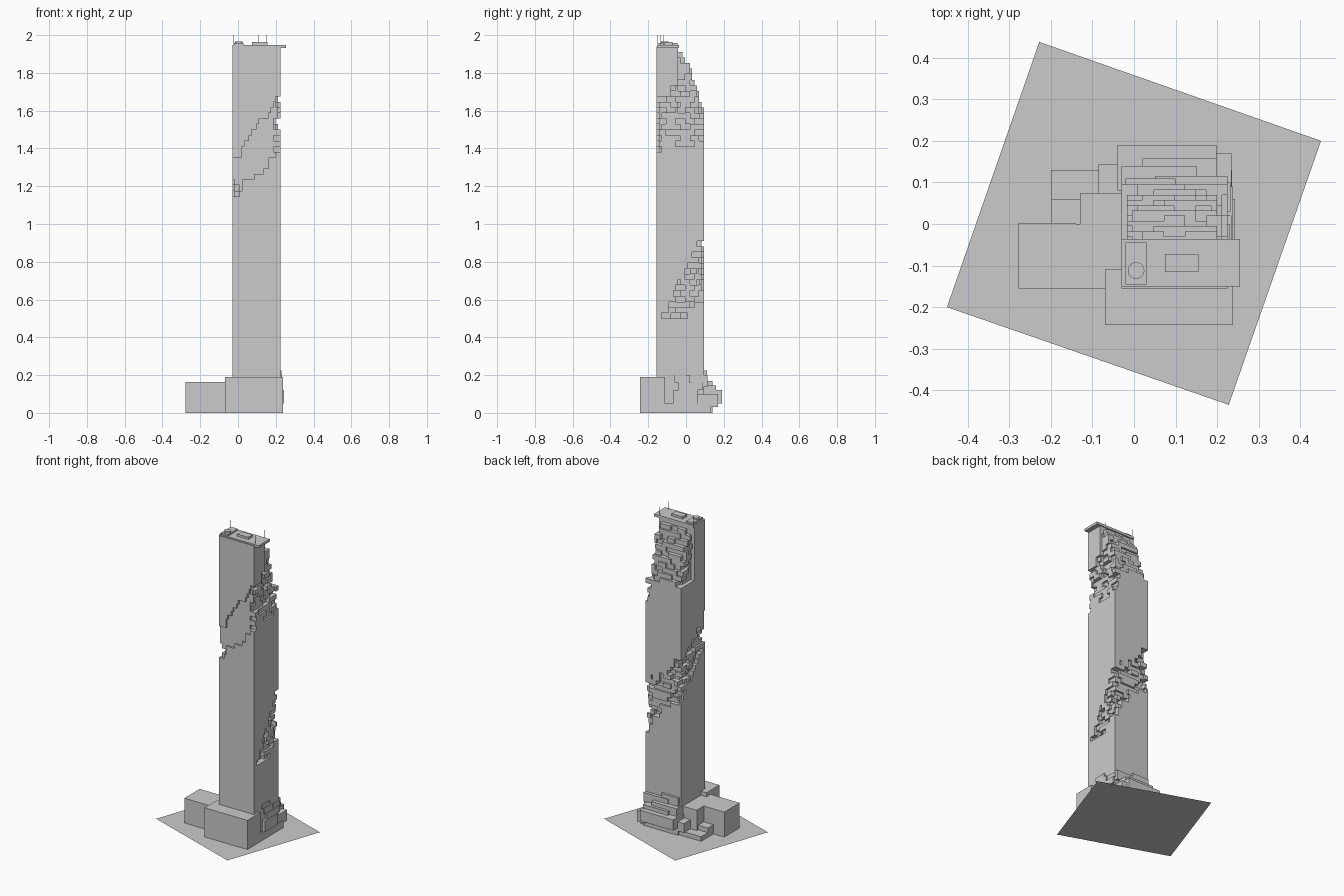
import bpy, bmesh, math, random

if "Cube" in bpy.data.objects:
    bpy.data.objects.remove(bpy.data.objects["Cube"])

random.seed(7)
X0, X1, Y0, Y1, TOP = -0.03, 0.225, -0.155, 0.095, 1.94
NX, NY, NZ = 20, 20, 66
DX, DY, DZ = (X1 - X0) / NX, (Y1 - Y0) / NY, TOP / NZ


def make(name, bm):
    me = bpy.data.meshes.new(name)
    bm.to_mesh(me)
    bm.free()
    ob = bpy.data.objects.new(name, me)
    bpy.context.collection.objects.link(ob)
    return ob


def boxes(name, items):
    """Each item: x0, x1, y0, y1, z0, z1."""
    bm = bmesh.new()
    for a, b, c, d, e, f in items:
        vs = bmesh.ops.create_cube(bm, size=1)['verts']
        for v in vs:
            v.co = ((a + b) / 2 + v.co.x * (b - a),
                    (c + d) / 2 + v.co.y * (d - c),
                    (e + f) / 2 + v.co.z * (f - e))
    return make(name, bm)


def lerp(t, pts):
    if t <= pts[0][0]:
        return pts[0][1]
    for (a, p), (b, q) in zip(pts, pts[1:]):
        if t <= b:
            return p + (q - p) * (t - a) / (b - a)
    return pts[-1][1]


# Spiralling pixel band: position round the tower -> lower and upper height
LOW = [(0.03, 0.5), (0.12, 0.5), (0.25, 0.62), (0.505, 0.85), (0.755, 1.12),
       (0.85, 1.25), (1.01, 1.36), (1.13, 1.38), (1.26, 1.41)]
HIGH = [(0.03, 0.5), (0.12, 0.72), (0.25, 0.91), (0.505, 1.12), (0.755, 1.3),
        (0.85, 1.46), (1.01, 1.65), (1.13, 1.72), (1.26, 1.76)]
# Stepped back of the crown: height -> furthest y
STEP = [(1.6, 0.095), (1.64, 0.075), (1.7, 0.07), (1.8, 0.03), (1.88, 0.0), (1.92, -0.04)]

cache = {}


def noise(tag, pos, row):
    """Random value constant over one brick-like block of a storey."""
    key = (tag, (pos + row * 2) // 4, row)
    if key not in cache:
        cache[key] = random.random()
    return cache[key]


def in_band(s, z, j):
    z += (j - 0.5) * 0.06
    return any(LOW[0][0] <= t <= 1.26 and lerp(t, LOW) < z < lerp(t, HIGH) for t in (s, s + 1.01))


def solid(i, j, k):
    if not (0 <= i < NX and 0 <= j < NY and 0 <= k < NZ):
        return False
    z, u, v = (k + 0.5) * DZ, (i + 0.5) * DX, (j + 0.5) * DY
    # crown terraces
    if z > 1.6:
        lim = max(-0.04, lerp(z, STEP) - 0.04 * max(0, noise('t', i, k) - 0.35))
        if Y0 + v > lim:
            return False
        if Y0 + v > -0.04 and (NX - 1 - i < 3 * noise('r', j, k) or i < 2.5 * noise('l', j, k)):
            return False
    # band carving on the four sides
    for tag, depth, pos, s in (('R', NX - 1 - i, j, v), ('B', NY - 1 - j, i, 0.505 - u),
                               ('L', i, j, 0.755 - v), ('F', j, i, 0.755 + u)):
        if depth < 4:
            n = noise(tag, pos, k)
            cut = 1 if tag == 'F' else int(n * 3.6)
            if depth < cut and in_band(s, z, noise(tag + 'e', pos, k)):
                return False
    return True


# Tower shaft from exposed cell faces
grid = {(i, j, k) for i in range(NX) for j in range(NY) for k in range(NZ) if solid(i, j, k)}
bm = bmesh.new()
verts = {}


def vert(p):
    if p not in verts:
        verts[p] = bm.verts.new((X0 + p[0] * DX, Y0 + p[1] * DY, p[2] * DZ))
    return verts[p]


for c in grid:
    for ax in range(3):
        for sg in (0, 1):
            n = list(c)
            n[ax] += 2 * sg - 1
            if tuple(n) in grid:
                continue
            b, d = (ax + 1) % 3, (ax + 2) % 3
            loop = []
            for p, q in ((0, 0), (1, 0), (1, 1), (0, 1)):
                w = list(c)
                w[ax] += sg
                w[b] += p
                w[d] += q
                loop.append(vert(tuple(w)))
            bm.faces.new(loop if sg else loop[::-1])
make('tower_shaft', bm)

# Podium blocks
boxes('front_podium', [(-0.07, 0.238, -0.243, -0.11, 0, 0.19)])
boxes('left_podium', [(-0.278, -0.02, -0.155, 0.0, 0.03, 0.163), (-0.278, -0.02, -0.152, 0.0, 0, 0.03),
                      (-0.278, -0.14, -0.1, 0.003, 0, 0.163)])
boxes('back_left_podium', [(-0.2, -0.03, -0.03, 0.06, 0, 0.06), (-0.2, -0.03, 0.05, 0.13, 0, 0.03),
                           (-0.13, -0.03, -0.03, 0.075, 0.03, 0.163),
                           (-0.085, -0.03, 0.06, 0.143, 0.03, 0.09)])
boxes('back_podium', [
    (-0.04, 0.21, 0.08, 0.14, 0, 0.05), (-0.04, 0.198, 0.08, 0.19, 0.05, 0.12),
    (0.18, 0.234, -0.02, 0.17, 0.03, 0.10), (0.02, 0.2, 0.08, 0.158, 0.12, 0.145),
    (-0.03, 0.15, 0.08, 0.14, 0.12, 0.17), (0.05, 0.225, 0.07, 0.115, 0.14, 0.2),
    (-0.02, 0.1, 0.08, 0.11, 0.16, 0.225)])
boxes('right_podium_steps', [
    (0.2, 0.243, -0.07, 0.06, 0.05, 0.12), (0.2, 0.236, -0.11, 0.13, 0, 0.05),
    (0.2, 0.238, -0.04, 0.09, 0.12, 0.16), (0.2, 0.234, -0.06, 0.02, 0.16, 0.2),
    (0.2, 0.232, 0.03, 0.1, 0.16, 0.19), (0.2, 0.23, -0.08, 0.0, 0.2, 0.225)])

# Roof: overhanging deck, plant rooms, tank, masts
boxes('roof_deck', [(-0.03, 0.255, -0.15, -0.036, 1.932, 1.948)])
boxes('plant_rooms', [(0.075, 0.155, -0.115, -0.072, 1.94, 1.963),
                      (-0.02, 0.03, -0.145, -0.045, 1.94, 1.958)])
bpy.ops.mesh.primitive_cylinder_add(vertices=24, radius=0.02, depth=0.03, location=(0.005, -0.112, 1.952))
bpy.context.object.name = 'roof_tank'
boxes('masts', [(x - 0.0007, x + 0.0007, y - 0.0007, y + 0.0007, 1.94, 2.0) for x, y in
                ((-0.025, -0.15), (-0.025, -0.045), (0.08, -0.12), (0.11, -0.08), (0.15, -0.08),
                 (0.22, -0.137), (0.22, -0.045))])

# Ground plot
bm = bmesh.new()
bm.faces.new([bm.verts.new((x, y, 0)) for x, y in
              ((-0.45, -0.2), (0.228, -0.435), (0.45, 0.2), (-0.228, 0.438))])
make('site_plot', bm)
